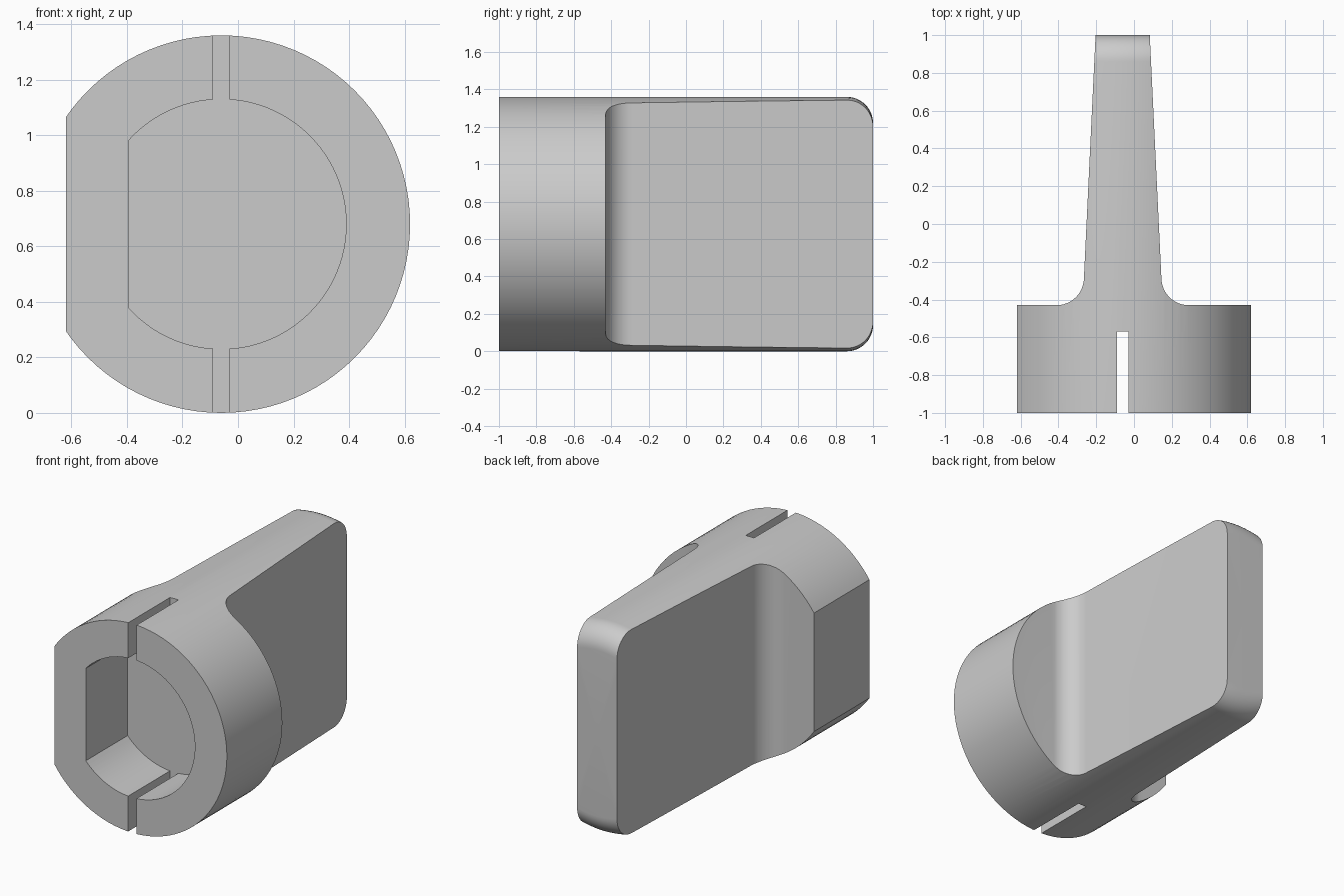
import bpy, bmesh, math
from mathutils import Vector, Matrix

cube = bpy.data.objects.get("Cube")
if cube:
    bpy.data.objects.remove(cube, do_unlink=True)

AXIS_X, AXIS_Z, RADIUS = -0.06, 0.68, 0.68
SHOULDER, POCKET_END = -0.43, -0.57

grey = bpy.data.materials.new("light grey")
grey.use_nodes = True
grey.diffuse_color = (0.6, 0.6, 0.6, 1)
grey.node_tree.nodes["Principled BSDF"].inputs["Base Color"].default_value = (0.6, 0.6, 0.6, 1)


def add_object(name, bm):
    bmesh.ops.recalc_face_normals(bm, faces=bm.faces)
    mesh = bpy.data.meshes.new(name)
    bm.to_mesh(mesh)
    bm.free()
    mesh.materials.append(grey)
    obj = bpy.data.objects.new(name, mesh)
    bpy.context.collection.objects.link(obj)
    return obj


def prism(name, points, direction):
    """Extrude a closed outline along a direction."""
    bm = bmesh.new()
    face = bm.faces.new([bm.verts.new(p) for p in points])
    out = bmesh.ops.extrude_face_region(bm, geom=[face])
    moved = [v for v in out["geom"] if isinstance(v, bmesh.types.BMVert)]
    bmesh.ops.translate(bm, verts=moved, vec=Vector(direction))
    return add_object(name, bm)


def lathe(name, profile, steps=96):
    """Revolve (radius, y) points around the knob axis."""
    bm = bmesh.new()
    verts = [bm.verts.new((AXIS_X, y, AXIS_Z + r)) for r, y in profile]
    edges = [bm.edges.new(pair) for pair in zip(verts, verts[1:])]
    bmesh.ops.spin(bm, geom=verts + edges, cent=(AXIS_X, 0, AXIS_Z), axis=(0, 1, 0),
                   angle=math.tau, steps=steps)
    bmesh.ops.remove_doubles(bm, verts=bm.verts, dist=0.0001)
    return add_object(name, bm)


def combine(target, cutter, operation):
    mod = target.modifiers.new(operation, "BOOLEAN")
    mod.operation, mod.object, mod.solver = operation, cutter, "EXACT"
    bpy.context.view_layer.objects.active = target
    bpy.ops.object.modifier_apply(modifier=mod.name)
    bpy.data.objects.remove(cutter, do_unlink=True)


def arc(cx, cy, r, start, end, steps=12):
    return [(cx + r * math.cos(math.radians(start + (end - start) * i / steps)),
             cy + r * math.sin(math.radians(start + (end - start) * i / steps)))
            for i in range(steps + 1)]


# Round body with a rounded far rim
FILLET = 0.14
knob = lathe("knob", [(0, -1)] + [(RADIUS, -1)]
             + arc(RADIUS - FILLET, 1 - FILLET, FILLET, 0, 90) + [(0, 1)])

# Plan outline: collar with one flat side, filleted into a tapering grip
BLEND = 0.145
right = [(0.9, -1.2), (0.9, SHOULDER)]
right += arc(0.205 + BLEND, SHOULDER + BLEND, BLEND, 270, 180) + [(0.141, 1.05)]
left = [(-min(x, 0.56), y) for x, y in reversed(right)]
outline = [(AXIS_X + x, y, -0.2) for x, y in right + left]
combine(knob, prism("plan_cutter", outline, (0, 0, 1.8)), "INTERSECT")

# D-shaped socket in the front
chord = math.degrees(math.acos(0.335 / 0.45))
socket = [(x, -1.2, z) for x, z in
          arc(AXIS_X, AXIS_Z, 0.45, chord - 180, 180 - chord, 72)]
combine(knob, prism("socket_cutter", socket, (0, 1.2 + POCKET_END, 0)), "DIFFERENCE")

# Slot through the collar, top and bottom
slot = [(AXIS_X + x, -1.2, z) for x, z in
        [(-0.03, -0.2), (0.03, -0.2), (0.03, 1.6), (-0.03, 1.6)]]
combine(knob, prism("slot_cutter", slot, (0, 1.2 + POCKET_END, 0)), "DIFFERENCE")

# Smooth shading with crisp edges
bpy.ops.object.select_all(action="DESELECT")
knob.select_set(True)
bpy.context.view_layer.objects.active = knob
bpy.ops.object.shade_smooth_by_angle(angle=math.radians(25))
